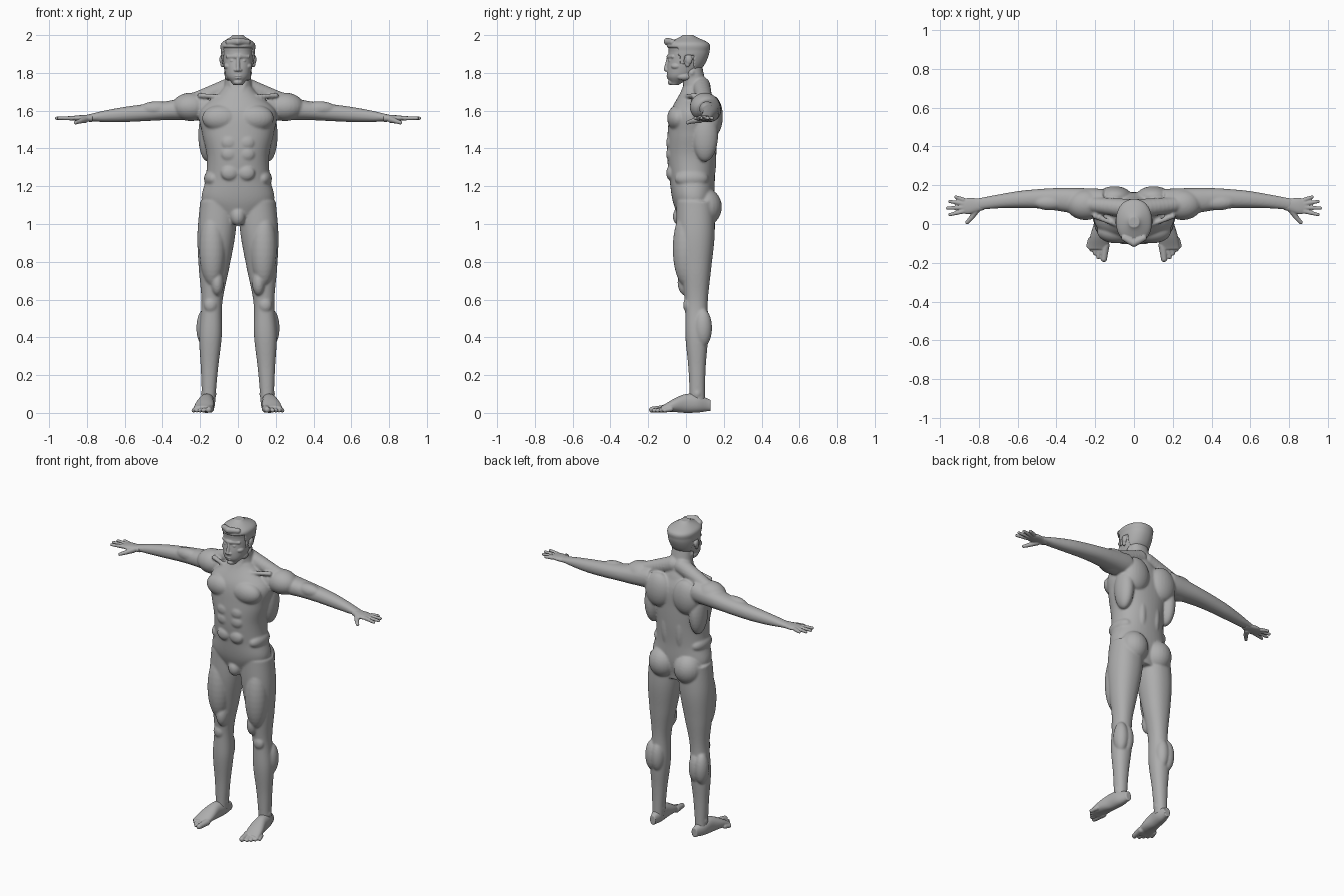
import bpy
import bmesh
import math
from mathutils import Matrix, Vector

default_cube = bpy.data.objects.get("Cube")
if default_cube:
    bpy.data.objects.remove(default_cube, do_unlink=True)

grey = .42
clay = bpy.data.materials.new("clay_grey")
clay.use_nodes = True
clay.diffuse_color = (grey, grey, grey, 1)
shader = next(node for node in clay.node_tree.nodes if node.type == "BSDF_PRINCIPLED")
shader.inputs["Base Color"].default_value = clay.diffuse_color


def smooth_value(values, t):
    """Read a list of evenly spaced values as one smooth curve."""
    last = len(values) - 1
    index = min(int(t * last), last - 1)
    local = t * last - index
    start, end = values[index], values[index + 1]
    slope_in = (end - values[max(index - 1, 0)]) / 2
    slope_out = (values[min(index + 2, last)] - start) / 2
    bend = 3 * (end - start) - 2 * slope_in - slope_out
    twist = 2 * (start - end) + slope_in + slope_out
    return start + local * (slope_in + local * (bend + local * twist))


def loft(bm, axis, start, end, radii, bow=(0, 0, 0), power=2.2, sides=48):
    """Skin evenly spaced oval rings along a gently bowed line."""
    start, end, bow = Vector(start), Vector(end), Vector(bow)
    across = ["xyz".index(letter) for letter in "xyz" if letter != axis]
    count = len(radii) * 6
    rings = []
    for step in range(count + 1):
        t = step / count
        centre = start.lerp(end, t) + bow * math.sin(math.pi * t)
        size = [smooth_value(values, t) for values in zip(*radii)]
        ring = []
        for k in range(sides):
            angle = math.tau * k / sides
            point = centre.copy()
            for slot, radius, wave in zip(across, size, (math.cos(angle), math.sin(angle))):
                point[slot] += radius * math.copysign(abs(wave) ** (2 / power), wave)
            ring.append(bm.verts.new(point))
        rings.append(ring)
    for low, high in zip(rings, rings[1:]):
        for k in range(sides):
            following = (k + 1) % sides
            bm.faces.new((low[k], low[following], high[following], high[k]))
    bm.faces.new(rings[0])
    bm.faces.new(rings[-1])


def blob(bm, centre, size):
    """Add an ellipsoid muscle or feature."""
    matrix = Matrix.Translation(centre) @ Matrix.Diagonal((*size, 1))
    bmesh.ops.create_uvsphere(bm, u_segments=24, v_segments=16, radius=1, matrix=matrix)


def chain(bm, start, end, thick, thin, count=10):
    """Add a tapering rounded rod made of overlapping balls."""
    start, end = Vector(start), Vector(end)
    for step in range(count):
        t = step / (count - 1)
        radius = thick + (thin - thick) * t
        blob(bm, start.lerp(end, t), (radius, radius, radius))


def finish(bm, name, voxel, smoothing):
    """Mirror the half, fuse the pieces into one skin and soften it."""
    bmesh.ops.recalc_face_normals(bm, faces=bm.faces)
    mesh = bpy.data.meshes.new(name)
    bm.to_mesh(mesh)
    bm.free()
    mesh.materials.append(clay)
    part = bpy.data.objects.new(name, mesh)
    bpy.context.collection.objects.link(part)
    mirror = part.modifiers.new("Mirror", "MIRROR")
    mirror.use_mirror_merge = False
    fuse = part.modifiers.new("Fuse", "REMESH")
    fuse.mode = "VOXEL"
    fuse.voxel_size = voxel
    fuse.use_smooth_shade = True
    soften = part.modifiers.new("Soften", "SMOOTH")
    soften.factor = .5
    soften.iterations = smoothing


# Torso and neck
body = bmesh.new()
loft(body, "z", (0, .05, 1), (0, .05, 1.72),
     [(.1, .08), (.19, .11), (.17, .12), (.165, .13), (.19, .13), (.2, .12), (.08, .07)],
     bow=(0, -.02, 0))
loft(body, "z", (0, .06, 1.66), (0, .03, 1.84), [(.09, .08), (.07, .06), (.065, .055)])

# Torso muscles
blob(body, (.09, -.04, 1.56), (.1, .06, .07))    # pectoral
blob(body, (.16, .1, 1.47), (.05, .07, .14))     # flank
blob(body, (.1, .14, 1.57), (.09, .055, .11))    # shoulder blade
blob(body, (.05, .1, 1.33), (.04, .06, .16))     # lower back
blob(body, (.09, .1, 1.09), (.09, .09, .1))      # buttock
blob(body, (0, -.03, 1.04), (.04, .04, .05))     # groin
blob(body, (.13, .03, 1.24), (.05, .09, .05))    # hip crest
for height in (1.27, 1.37, 1.43):                # abdomen
    blob(body, (.045, -.08, height), (.045, .025, .04))
chain(body, (.03, .08, 1.73), (.22, .1, 1.66), .05, .04)      # trapezius
chain(body, (.02, -.03, 1.67), (.2, .04, 1.68), .012, .015)   # collarbone
chain(body, (.06, .03, 1.8), (.015, -.02, 1.69), .016, .012)  # neck tendon

# Arm
loft(body, "x", (.16, .1, 1.62), (.82, .1, 1.56),
     [(.08, .07), (.07, .06), (.06, .05), (.05, .045), (.043, .04), (.035, .03), (.03, .015)],
     bow=(0, .03, 0))
blob(body, (.25, .1, 1.62), (.1, .08, .075))     # deltoid
blob(body, (.43, .11, 1.61), (.09, .04, .04))    # biceps
blob(body, (.39, .14, 1.6), (.1, .04, .04))      # triceps

# Leg
loft(body, "z", (.1, .05, 1.12), (.155, .06, .05),
     [(.1, .1), (.1, .1), (.08, .08), (.055, .06), (.06, .06), (.045, .045), (.035, .04)],
     bow=(.01, 0, 0))
blob(body, (.135, 0, .87), (.07, .07, .2))       # thigh front
blob(body, (.11, 0, .69), (.035, .045, .07))     # inner thigh
blob(body, (.145, .01, .57), (.035, .025, .04))  # kneecap
for side in (-1, 1):
    blob(body, (.157 + .02 * side, .09, .45), (.043, .048, .1))      # calf
    blob(body, (.155 + .03 * side, .06, .1), (.012, .016, .018))     # ankle bone
finish(body, "body", .006, 7)

# Hand with fanned fingers and a thumb
hand = bmesh.new()
loft(hand, "x", (.77, .1, 1.56), (.89, .09, 1.56),
     [(.027, .02), (.035, .017), (.042, .015), (.036, .01)])
for i, length in enumerate((.07, .08, .07, .04)):
    fan = (i - 1.2) / 5
    knuckle = Vector((.88, .065 + .02 * i, 1.56))
    reach = Vector((math.cos(fan), math.sin(fan), 0)) * length
    chain(hand, knuckle, knuckle + reach, .012, .009)
thumb_joint = Vector((.835, .035, 1.545))
chain(hand, (.81, .075, 1.553), thumb_joint, .018, .013)
chain(hand, thumb_joint, (.86, .008, 1.537), .013, .01)
finish(hand, "hands", .004, 2)

# Foot with a big toe and four stepped smaller toes
foot = bmesh.new()
loft(foot, "y", (.15, .13, .04), (.185, -.13, .02),
     [(.02, .03), (.037, .047), (.04, .05), (.05, .035), (.05, .017)], bow=(0, 0, .02))
chain(foot, (.147, -.11, .022), (.155, -.18, .017), .021, .016)
for i in range(4):
    knuckle = Vector((.173 + .017 * i, -.12 + .013 * i, .02))
    chain(foot, knuckle, knuckle + Vector((.011, -.05 + .006 * i, -.007)), .014, .011)
finish(foot, "feet", .004, 2)


def skull(bm, lift, swell):
    """Loft the head shape, optionally raised and enlarged."""
    radii = [(.025, .02), (.06, .065), (.073, .09), (.08, .1), (.083, .105), (.08, .1), (.02, .02)]
    loft(bm, "z", (0, -.06, 1.735 + lift), (0, .01, 1.995 + lift),
         [(wide + swell, deep + swell) for wide, deep in radii], bow=(0, .03, 0), sides=96)


# Head with face and ears
head = bmesh.new()
skull(head, 0, 0)
blob(head, (.03, -.075, 1.864), (.015, .018, .009))    # eye
blob(head, (.05, -.05, 1.835), (.025, .03, .018))      # cheekbone
blob(head, (.012, -.1, 1.815), (.01, .01, .008))       # nostril
blob(head, (0, -.09, 1.784), (.025, .014, .005))       # upper lip
blob(head, (0, -.088, 1.772), (.02, .014, .006))       # lower lip
blob(head, (0, -.077, 1.75), (.024, .02, .015))        # chin
blob(head, (.05, -.01, 1.78), (.02, .04, .02))         # jaw
blob(head, (.087, .014, 1.87), (.011, .02, .025))      # ear
blob(head, (.084, .008, 1.85), (.009, .013, .02))      # ear lobe
chain(head, (.008, -.09, 1.886), (.055, -.068, 1.886), .013, .01)  # brow
chain(head, (0, -.094, 1.88), (0, -.107, 1.818), .008, .011)       # nose
finish(head, "head", .0035, 2)


def is_hair(point):
    """Tell whether a point lies behind the hairline."""
    y, z = point.y, point.z
    temple = y > -.045 and z > 1.89
    sideburn = -.035 < y < -.008 and z > 1.845
    nape = y > .042 and z > 1.8
    return z > 1.935 or temple or sideburn or nape


# Hair cap, sunk under the skin outside the hairline
hair = bmesh.new()
skull(hair, .006, .007)
crown = Vector((0, 0, 1.87))
for vert in hair.verts:
    if not is_hair(vert.co):
        vert.co = crown.lerp(vert.co, .8)
chain(hair, (0, -.098, 1.966), (.05, -.072, 1.963), .02, .016)  # fringe
finish(hair, "hair", .004, 2)
